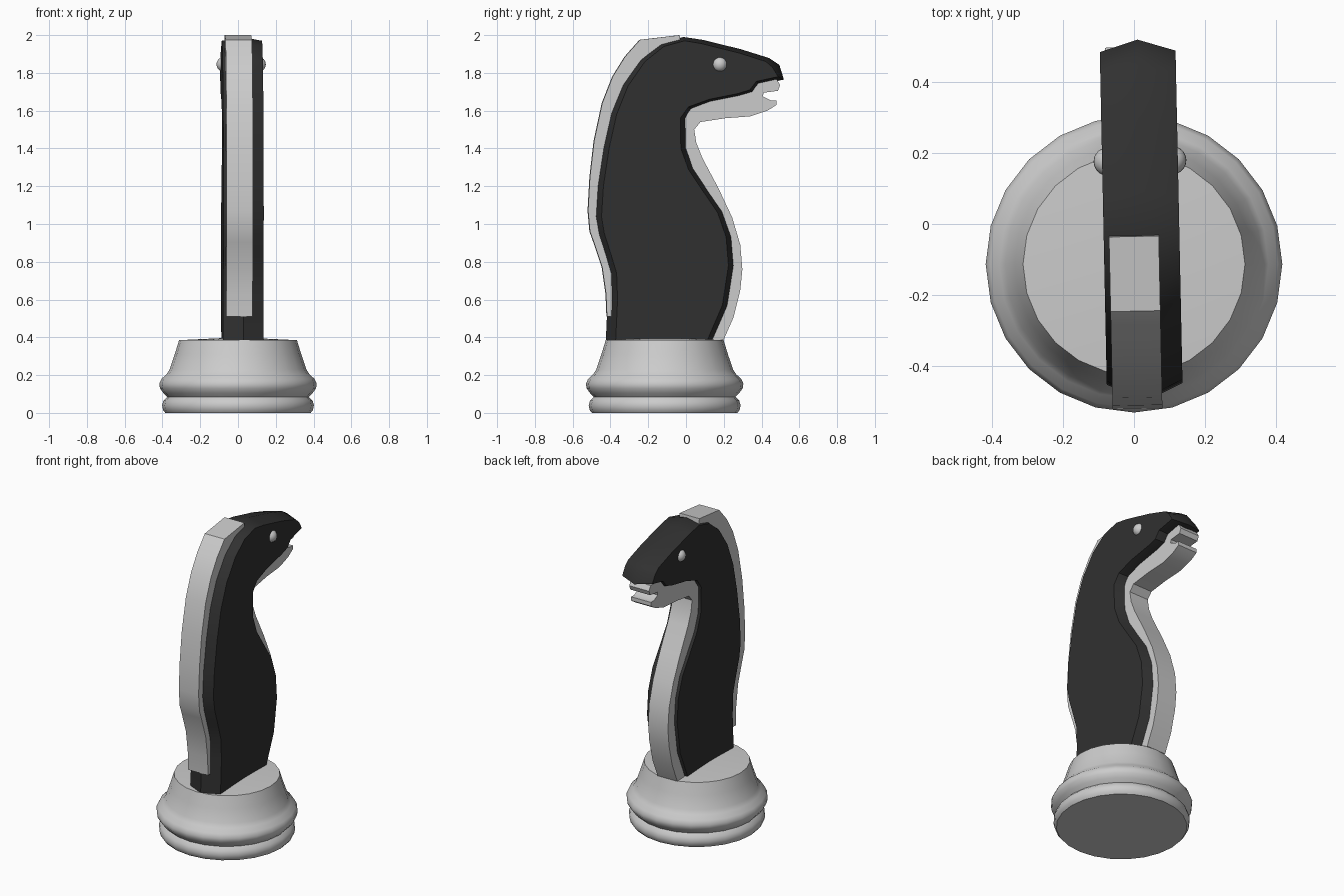
import bpy, bmesh, math
from mathutils import Vector

TILT = math.radians(1.2)  # head and neck are turned slightly about z

dark = bpy.data.materials.new("dark_coat")
dark.diffuse_color = (0.03, 0.03, 0.03, 1)


def finish(name, bm, smooth=35, tilt=True):
    bmesh.ops.recalc_face_normals(bm, faces=bm.faces)
    mesh = bpy.data.meshes.new(name)
    bm.to_mesh(mesh)
    bm.free()
    ob = bpy.data.objects.new(name, mesh)
    bpy.context.collection.objects.link(ob)
    if tilt:
        ob.rotation_euler.z = TILT
    bpy.ops.object.select_all(action='DESELECT')
    ob.select_set(True)
    bpy.context.view_layer.objects.active = ob
    bpy.ops.object.shade_smooth_by_angle(angle=math.radians(smooth))
    return ob


def loft(name, layers):
    """Join matching (y, z) outlines placed at increasing x, capping both ends."""
    bm = bmesh.new()
    rows = [[bm.verts.new((x, y, z)) for y, z in pts] for x, pts in layers]
    bm.faces.new(rows[0])
    bm.faces.new(rows[-1])
    for a, b in zip(rows, rows[1:]):
        for i in range(len(a)):
            j = (i + 1) % len(a)
            bm.faces.new((a[i], a[j], b[j], b[i]))
    return finish(name, bm)


def swell(pts, dy, dz):
    """Push an open clockwise outline outwards, more in y than in z."""
    out = []
    for i, (y, z) in enumerate(pts):
        a, b = Vector(pts[max(i - 1, 0)]), Vector(pts[min(i + 1, len(pts) - 1)])
        t = (b - a).normalized()
        out.append((y - t.y * dy, z + t.x * dz))
    return out


# Turned base
profile = [(0, 0), (0.385, 0), (0.397, 0.015), (0.402, 0.04), (0.395, 0.065),
           (0.375, 0.085), (0.395, 0.105), (0.413, 0.13), (0.417, 0.155),
           (0.405, 0.18), (0.378, 0.205), (0.362, 0.23), (0.335, 0.31),
           (0.312, 0.385), (0, 0.4)]
bm = bmesh.new()
verts = [bm.verts.new((r, 0, z)) for r, z in profile]
edges = [bm.edges.new(e) for e in zip(verts, verts[1:])]
bmesh.ops.spin(bm, geom=verts + edges, cent=(0, 0, 0), axis=(0, 0, 1),
               angle=math.tau, steps=24)
bmesh.ops.remove_doubles(bm, verts=bm.verts, dist=0.0005)
base = finish("base", bm, 40, tilt=False)
base.location.y = -0.113

# Dark neck and head: flat sides with a ridge along the middle
side = [(-0.375, 0.385), (-0.365, 0.6), (-0.37, 0.74), (-0.40, 0.84),
        (-0.435, 0.95), (-0.45, 1.04), (-0.44, 1.2), (-0.41, 1.4),
        (-0.37, 1.58), (-0.31, 1.73), (-0.22, 1.86), (-0.12, 1.94),
        (-0.01, 1.97), (0.08, 1.955), (0.28, 1.905), (0.42, 1.86),
        (0.455, 1.83), (0.485, 1.78), (0.37, 1.755), (0.335, 1.71),
        (0.27, 1.69), (0.12, 1.66), (0.01, 1.62), (-0.033, 1.56),
        (-0.03, 1.40), (0.01, 1.29), (0.09, 1.17), (0.165, 1.06),
        (0.21, 0.93), (0.222, 0.78), (0.19, 0.57), (0.11, 0.385)]
ridge = swell(side, 0.05, 0.02)
body = loft("neck_and_head", [(-0.086, side), (0.02, ridge), (0.127, side)])
body.data.materials.append(dark)

# Light mane strip down the back
mane = [(-0.42, 0.51), (-0.425, 0.63), (-0.445, 0.77), (-0.49, 0.905),
        (-0.51, 0.96), (-0.52, 1.07), (-0.51, 1.25), (-0.488, 1.44),
        (-0.445, 1.64), (-0.39, 1.78), (-0.325, 1.885), (-0.245, 1.975),
        (-0.035, 2.0), (-0.03, 1.95), (-0.15, 1.89), (-0.3, 1.69),
        (-0.38, 1.42), (-0.42, 1.1), (-0.42, 0.98), (-0.35, 0.75), (-0.36, 0.51)]
loft("mane", [(-0.071, mane), (0.069, mane)])

# Light chest strip running up into the open jaw
chest = [(0.197, 0.385), (0.25, 0.505), (0.286, 0.65), (0.297, 0.76),
         (0.286, 0.89), (0.243, 1.035), (0.17, 1.19), (0.085, 1.35),
         (0.053, 1.43), (0.042, 1.50), (0.075, 1.54), (0.207, 1.56),
         (0.34, 1.57), (0.43, 1.60), (0.477, 1.63), (0.477, 1.655),
         (0.445, 1.655), (0.405, 1.675), (0.41, 1.695), (0.485, 1.705),
         (0.497, 1.735), (0.48, 1.765), (0.3, 1.76), (0.05, 1.68),
         (-0.06, 1.6), (-0.06, 1.4), (0.0, 1.25), (0.13, 1.05),
         (0.18, 0.9), (0.19, 0.75), (0.16, 0.57), (0.08, 0.385)]
loft("chest_and_jaw", [(-0.071, chest), (0.069, chest)])

# Eyes
for label, x in (("left", -0.07), ("right", 0.111)):
    bm = bmesh.new()
    bmesh.ops.create_uvsphere(bm, u_segments=20, v_segments=12, radius=0.04)
    bmesh.ops.translate(bm, verts=bm.verts, vec=(x, 0.177, 1.845))
    finish(label + "_eye", bm, 60)
